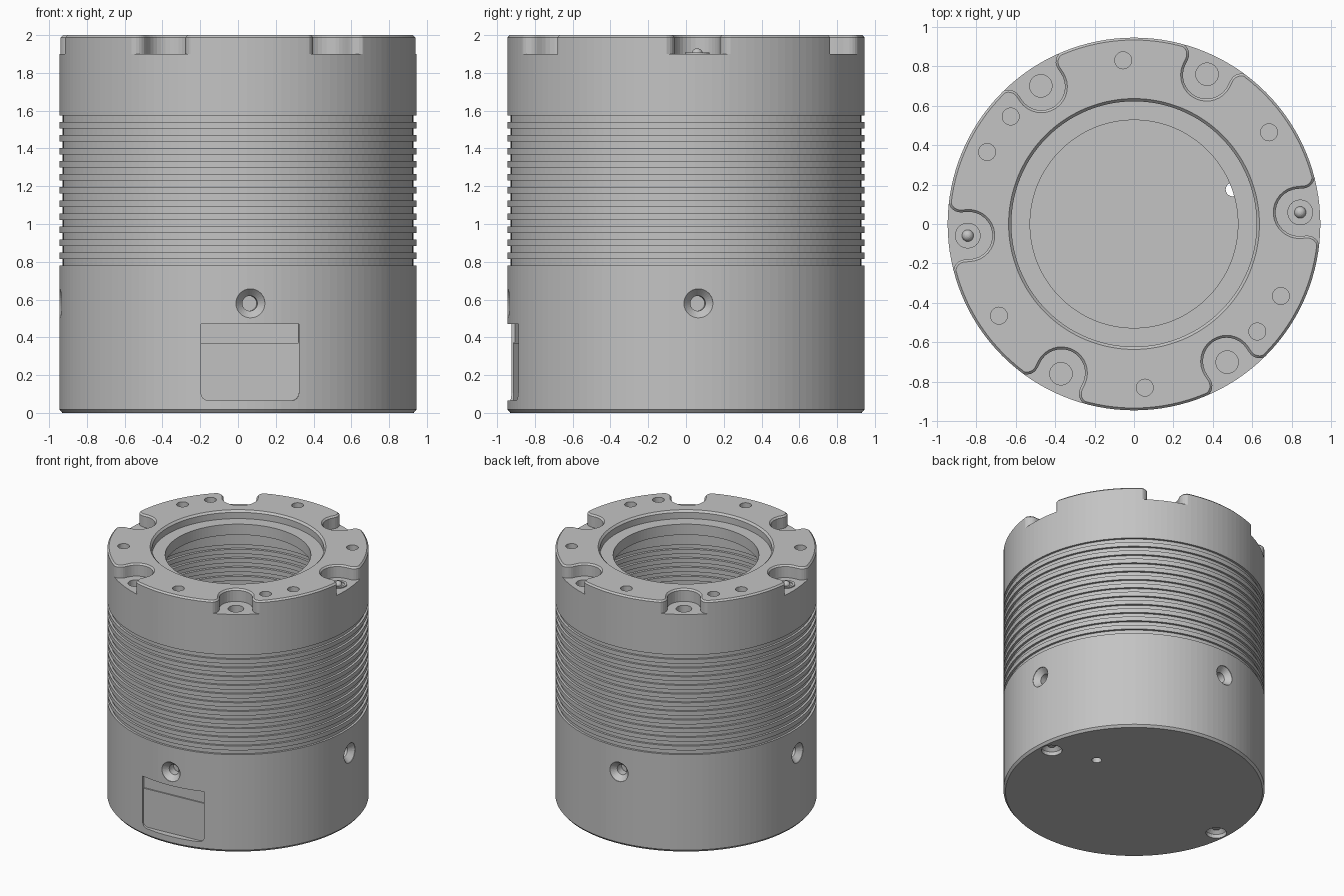
import bpy, bmesh, math
from mathutils import Matrix, Vector

cube = bpy.data.objects.get("Cube")
if cube:
    bpy.data.objects.remove(cube)

TURN = math.radians(4)      # the whole fitting pattern is turned slightly
RADIUS = 0.945
SEGMENTS = 128

metal = bpy.data.materials.new("grey_metal")
metal.use_nodes = True
GREY = (0.55, 0.55, 0.55, 1)
metal.diffuse_color = GREY
metal.node_tree.nodes["Principled BSDF"].inputs["Base Color"].default_value = GREY


def make_object(name, bm):
    bmesh.ops.recalc_face_normals(bm, faces=bm.faces)
    mesh = bpy.data.meshes.new(name)
    bm.to_mesh(mesh)
    bm.free()
    obj = bpy.data.objects.new(name, mesh)
    bpy.context.collection.objects.link(obj)
    mesh.materials.append(metal)
    return obj


def lathe(bm, profile, segments, matrix=Matrix()):
    """Spin (radius, height) points that start and end on the axis."""
    part = bmesh.new()
    verts = [part.verts.new((r, 0, z)) for r, z in profile]
    edges = [part.edges.new(pair) for pair in zip(verts, verts[1:])]
    bmesh.ops.spin(part, geom=verts + edges, axis=(0, 0, 1), cent=(0, 0, 0),
                   angle=2 * math.pi, steps=segments)
    bmesh.ops.remove_doubles(part, verts=part.verts, dist=1e-5)
    bmesh.ops.recalc_face_normals(part, faces=part.faces)
    part.transform(matrix)
    temp = bpy.data.meshes.new("temp")
    part.to_mesh(temp)
    part.free()
    bm.from_mesh(temp)
    bpy.data.meshes.remove(temp)


def loft(bm, loops):
    """Closed solid through matching loops of points."""
    rings = [[bm.verts.new(p) for p in loop] for loop in loops]
    for a, b in zip(rings, rings[1:]):
        for i in range(len(a)):
            j = (i + 1) % len(a)
            bm.faces.new((a[i], a[j], b[j], b[i]))
    bm.faces.new(rings[0][::-1])
    bm.faces.new(rings[-1])


def cylinder(bm, x, y, r, low, high):
    lathe(bm, [(0, low), (r, low), (r, high), (0, high)], 24,
          Matrix.Translation((x, y, 0)))


def cut(target, bm, name):
    cutter = make_object(name, bm)
    cutter.hide_render = True
    mod = target.modifiers.new(name, 'BOOLEAN')
    mod.operation = 'DIFFERENCE'
    mod.solver = 'EXACT'
    mod.object = cutter
    bpy.context.view_layer.objects.active = target
    bpy.ops.object.modifier_apply(modifier=name)
    bpy.data.objects.remove(cutter)


def grooves(outer, inner, low, high, count):
    step = (high - low) / (2 * count - 1)
    points = []
    for i in range(count):
        z = low + 2 * i * step
        points += [(outer, z), (inner, z), (inner, z + step), (outer, z + step)]
    return points


# Housing: chamfered outside, cooling grooves, stepped mouth and hollow inside
profile = [(0, 0), (RADIUS - 0.015, 0), (RADIUS, 0.018)]
profile += grooves(RADIUS, 0.928, 0.78, 1.575, 12)
profile += [(RADIUS, 1.988), (RADIUS - 0.012, 2), (0.636, 2), (0.622, 1.985),
            (0.622, 1.935), (0.527, 1.935), (0.527, 1.85), (0.72, 1.85)]
profile += grooves(0.72, 0.74, 0.78, 1.68, 13)[::-1]
profile += [(0.72, 0.12), (0, 0.12)]
bm = bmesh.new()
lathe(bm, profile, SEGMENTS)
housing = make_object("housing", bm)


# Rim notches with flared mouths and a chamfered top edge
def notch_loop(angle, z, grow):
    half = []
    for i in range(9):
        a = math.pi - i * math.pi / 16
        half.append((0.84 + (0.12 + grow) * math.cos(a), (0.12 + grow) * math.sin(a)))
    for i in range(7):
        a = -math.pi / 2 + i * math.pi / 12
        r = 0.06 - grow
        half.append((0.87 + r * math.cos(a), 0.18 + r * math.sin(a)))
    half.append((1.1, 0.18))
    outline = half + [(u, -v) for u, v in half[:0:-1]]
    turn = Matrix.Rotation(angle, 3, 'Z')
    return [turn @ Vector((u, v, z)) for u, v in outline]


bm = bmesh.new()
for k in range(6):
    angle = TURN + k * math.pi / 3
    loft(bm, [notch_loop(angle, z, g) for z, g in
              ((1.9, 0), (1.988, 0), (2.0, 0.012), (2.05, 0.012))])
cut(housing, bm, "notch_cutter")

# Screw holes in the rim, repeated on the opposite side
bm = bmesh.new()
for x, y in ((-0.055, 0.83), (-0.625, 0.545), (-0.745, 0.365), (0.685, 0.465)):
    for s in (1, -1):
        cylinder(bm, s * x, s * y, 0.043, 1.8, 2.1)

# Holes in the notch floors
for k in range(6):
    angle = TURN + k * math.pi / 3
    r = 0.045 if k % 3 == 0 else 0.057
    cylinder(bm, 0.845 * math.cos(angle), 0.845 * math.sin(angle), r, 1.82, 2.1)

# Cable hole and the two screw recesses in the base
cylinder(bm, 0.50, 0.175, 0.035, -0.1, 0.3)
for s in (1, -1):
    lathe(bm, [(0, -0.05), (0.075, -0.05), (0.075, 0.03), (0.045, 0.06),
               (0.045, 0.1), (0, 0.1)], 24,
          Matrix.Translation((s * 0.84, s * 0.075, 0)))

# Countersunk holes around the side
for k in range(4):
    turn = Matrix.Rotation(TURN + k * math.pi / 2, 4, 'Z')
    place = turn @ Matrix.Translation((0, 0, 0.58)) @ Matrix.Rotation(math.pi / 2, 4, 'Y')
    lathe(bm, [(0, 0.84), (0.04, 0.84), (0.04, 0.9), (0.077, 0.94),
               (0.077, 1.05), (0, 1.05)], 32, place)
cut(housing, bm, "hole_cutter")


# Flat label pocket on the front, with a deeper strip along its top
def pocket_loop(depth, low, high, corner):
    w = 0.26
    points = [(-w, high)]
    for side in (-1, 1):
        for i in range(5):
            a = i * math.pi / 8
            if side == 1:
                a = math.pi / 2 - a
            points.append((side * (w - corner + corner * math.cos(a)),
                           low + corner - corner * math.sin(a)))
    points.append((w, high))
    turn = Matrix.Rotation(TURN, 3, 'Z')
    return [turn @ Vector((x, -depth, z)) for x, z in points]


for depth, low, high, corner in ((0.898, 0.065, 0.465, 0.04), (0.888, 0.37, 0.47, 0.005)):
    bm = bmesh.new()
    loft(bm, [pocket_loop(d, low, high, corner) for d in (depth, 1.05)])
    cut(housing, bm, "pocket_cutter")

# Domed clamp screws in the two side notches and their heads in the base
for side, s in (("left", 1), ("right", -1)):
    x, y = s * 0.845 * math.cos(TURN), s * 0.845 * math.sin(TURN)
    bm = bmesh.new()
    dome = [(0.03 * math.cos(i * math.pi / 12), 1.9 + 0.03 * math.sin(i * math.pi / 12))
            for i in range(6)]
    lathe(bm, [(0, 1.8), (0.03, 1.8)] + dome + [(0, 1.93)], 24,
          Matrix.Translation((x, y, 0)))
    make_object(side + "_clamp_screw", bm)
    bm = bmesh.new()
    lathe(bm, [(0.0, 1.895), (0.065, 1.895), (0.065, 1.908), (0.045, 1.908),
               (0.045, 1.902), (0, 1.902)], 32, Matrix.Translation((x, y, 0)))
    make_object(side + "_washer", bm)
    bm = bmesh.new()
    cylinder(bm, s * 0.84, s * 0.075, 0.03, 0.04, 0.11)
    make_object(side + "_base_screw", bm)
